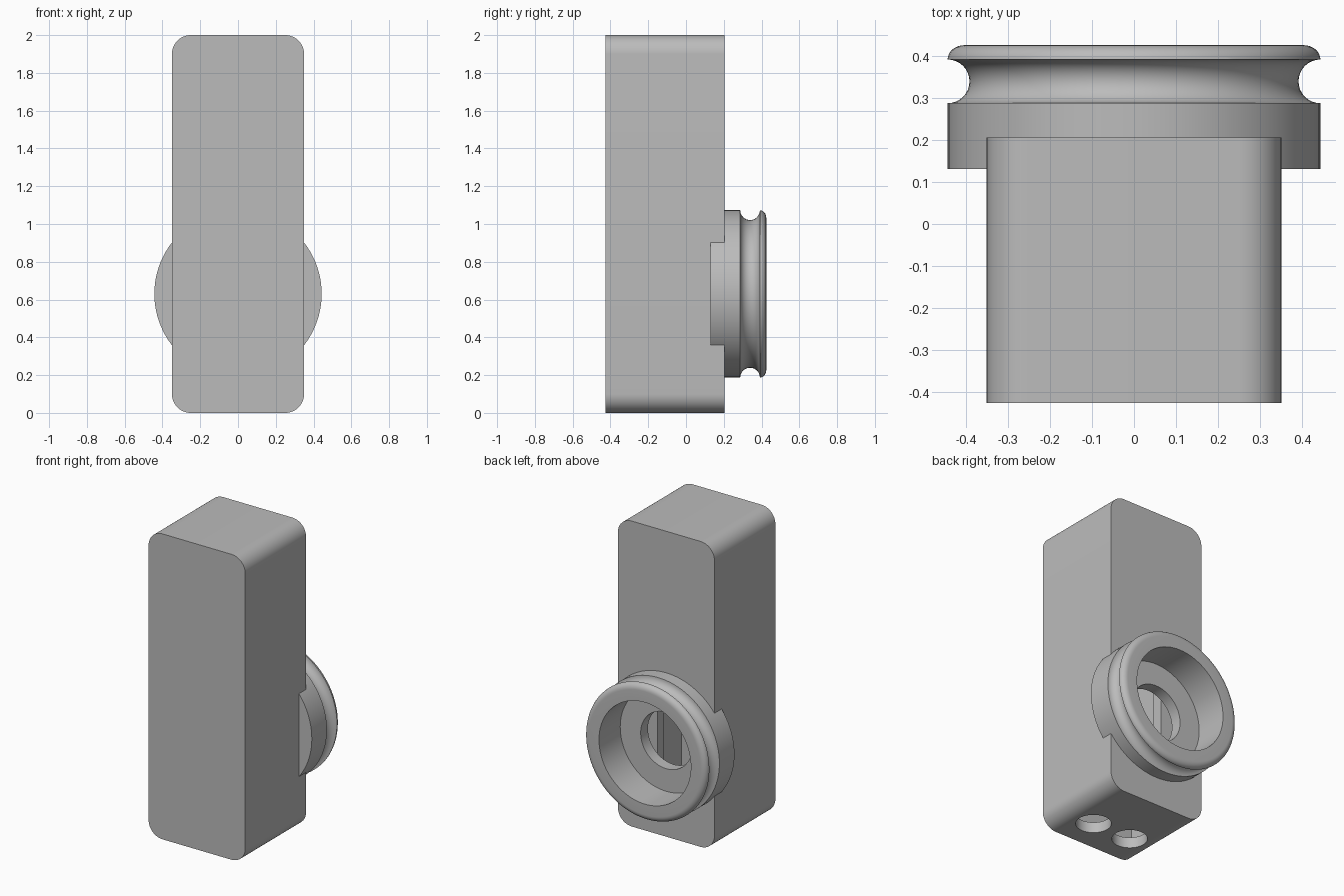
import bpy, bmesh, math
from mathutils import Matrix, Vector

old = bpy.data.objects.get("Cube")
if old:
    bpy.data.objects.remove(old, do_unlink=True)

grey = bpy.data.materials.new("plain_grey")
grey.use_nodes = True
COLOUR = (0.5, 0.5, 0.5, 1)
grey.diffuse_color = COLOUR
grey.node_tree.nodes["Principled BSDF"].inputs["Base Color"].default_value = COLOUR

WALL = 0.07
HALF_W, FRONT, BACK, HEIGHT = 0.35, -0.425, 0.205, 2.0
RING_Z = 0.63


def add_object(name, bm):
    bmesh.ops.recalc_face_normals(bm, faces=bm.faces)
    mesh = bpy.data.meshes.new(name)
    bm.to_mesh(mesh)
    bm.free()
    mesh.materials.append(grey)
    obj = bpy.data.objects.new(name, mesh)
    bpy.context.collection.objects.link(obj)
    return obj


def box(name, lo, hi, radius=0):
    """Box between two corners; radius rounds the edges that run along y."""
    lo, hi = Vector(lo), Vector(hi)
    bm = bmesh.new()
    bmesh.ops.create_cube(bm, size=1)
    for v in bm.verts:
        v.co = Vector([lo[i] + (v.co[i] + 0.5) * (hi[i] - lo[i]) for i in range(3)])
    if radius:
        edges = [e for e in bm.edges if abs(e.verts[0].co.y - e.verts[1].co.y) > 0.1]
        bmesh.ops.bevel(bm, geom=edges, offset=radius, segments=12, profile=0.5, affect='EDGES')
    return add_object(name, bm)


def cylinder(name, centre, radius, depth, along_y=False):
    bm = bmesh.new()
    bmesh.ops.create_cone(bm, cap_ends=True, segments=64, radius1=radius, radius2=radius, depth=depth)
    turn = Matrix.Rotation(math.pi / 2 if along_y else 0, 4, 'X')
    bm.transform(Matrix.Translation(centre) @ turn)
    return add_object(name, bm)


def cut(target, cutter):
    cutter.hide_render = True
    mod = target.modifiers.new("cut", 'BOOLEAN')
    mod.operation, mod.solver, mod.object = 'DIFFERENCE', 'EXACT', cutter
    bpy.context.view_layer.objects.active = target
    bpy.ops.object.modifier_apply(modifier=mod.name)
    bpy.data.objects.remove(cutter, do_unlink=True)


def smooth(obj):
    bpy.ops.object.select_all(action='DESELECT')
    obj.select_set(True)
    bpy.context.view_layer.objects.active = obj
    bpy.ops.object.shade_smooth_by_angle(angle=math.radians(30))


# Hollow case with rounded top and bottom edges
case = box("case", (-HALF_W, FRONT, 0), (HALF_W, BACK, HEIGHT), 0.1)
inner = HALF_W - WALL
cut(case, box("cavity_cutter", (-inner, FRONT + WALL, WALL),
              (inner, BACK - WALL - 0.005, HEIGHT - WALL)))

# Round opening through the back wall
cut(case, cylinder("back_hole_cutter", (0, BACK, RING_Z), 0.185, 0.3, True))

# Pair of holes in the floor
for side in (-1, 1):
    cut(case, cylinder("floor_hole_cutter", (side * 0.14, -0.207, 0), 0.106, 0.3))
smooth(case)

# Ribs inside the case
for side, word in ((-1, "right"), (1, "left")):
    xs = sorted((side * 0.19, side * inner))
    box(word + "_inner_rib", (xs[0], -0.045, WALL), (xs[1], 0.025, HEIGHT - WALL))

# Grooved collar: profile of (radius, y) turned about the y axis
OUTER, BORE = 0.443, 0.333
profile = [(BORE, 0.131), (OUTER, 0.131)]
for i in range(17):
    a = math.pi * i / 16
    profile.append((OUTER - 0.052 * math.sin(a), 0.339 - 0.052 * math.cos(a)))
for i in range(9):
    a = math.pi / 2 * i / 8
    profile.append((0.403 + 0.04 * math.cos(a), 0.391 + 0.034 * math.sin(a)))
profile.append((BORE, 0.425))

bm = bmesh.new()
STEPS = 96
rings = []
for s in range(STEPS):
    t = 2 * math.pi * s / STEPS
    rings.append([bm.verts.new((r * math.cos(t), y, RING_Z + r * math.sin(t))) for r, y in profile])
for s in range(STEPS):
    a, b = rings[s], rings[(s + 1) % STEPS]
    for j in range(len(profile)):
        k = (j + 1) % len(profile)
        bm.faces.new((a[j], a[k], b[k], b[j]))
smooth(add_object("grooved_collar", bm))
